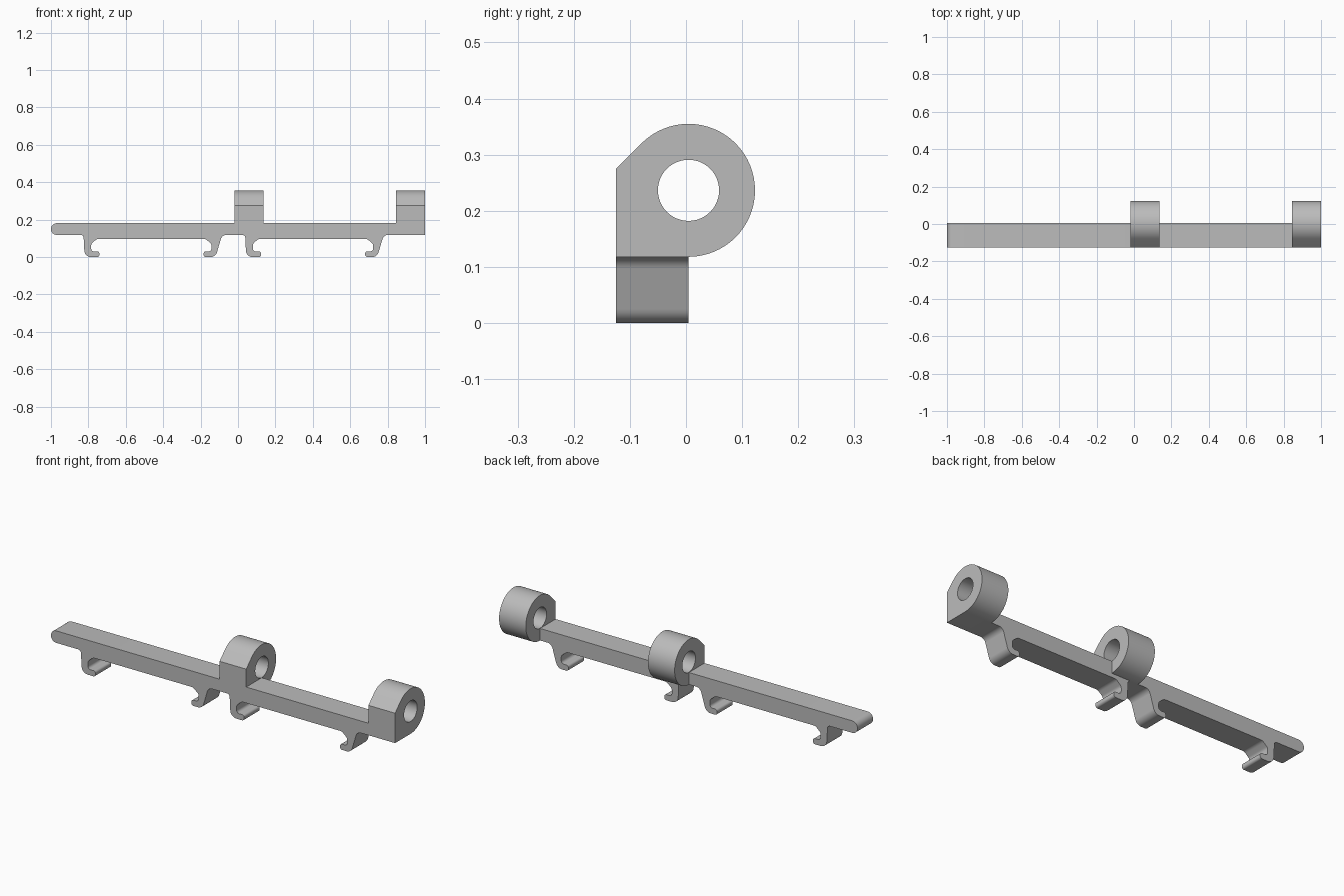
import bpy, bmesh, math
from mathutils import Vector

default = bpy.data.objects.get("Cube")
if default:
    bpy.data.objects.remove(default, do_unlink=True)

FRONT, BACK = -0.1245, 0.0045
UNDER, TOP = 0.118, 0.181
RING, BORE = 0.1185, 0.0545
AXIS_Z = UNDER + RING

grey = bpy.data.materials.new("light grey")
grey.use_nodes = True
colour = (0.5, 0.5, 0.5, 1)
grey.diffuse_color = colour
grey.node_tree.nodes["Principled BSDF"].inputs["Base Color"].default_value = colour


def rounded(corners, steps=6):
    """Replace each (x, z, radius) corner by a circular arc."""
    out = []
    for i, (x, z, r) in enumerate(corners):
        p = Vector((x, z))
        if r == 0:
            out.append(p)
            continue
        u = (Vector(corners[i - 1][:2]) - p).normalized()
        v = (Vector(corners[(i + 1) % len(corners)][:2]) - p).normalized()
        half = u.angle(v) / 2
        d, w = r / math.tan(half), math.sin(half)
        a, b = p + u * d, p + v * d
        for k in range(steps + 1):
            t = k / steps
            ka, kp, kb = (1 - t) ** 2, 2 * w * t * (1 - t), t * t
            out.append((a * ka + p * kp + b * kb) / (ka + kp + kb))
    return out


def prism(name, points, place, start, end):
    """Extrude a flat outline; place(p, s) maps it into space."""
    bm = bmesh.new()
    face = bm.faces.new([bm.verts.new(place(p, start)) for p in points])
    new = bmesh.ops.extrude_face_region(bm, geom=[face])["geom"]
    shift = place(points[0], end) - place(points[0], start)
    bmesh.ops.translate(bm, vec=shift, verts=[g for g in new if isinstance(g, bmesh.types.BMVert)])
    bmesh.ops.recalc_face_normals(bm, faces=bm.faces)
    mesh = bpy.data.meshes.new(name)
    bm.to_mesh(mesh)
    bm.free()
    mesh.materials.append(grey)
    obj = bpy.data.objects.new(name, mesh)
    bpy.context.collection.objects.link(obj)
    return obj


def along_y(p, s):
    return Vector((p[0], s, p[1]))


def along_x(p, s):
    return Vector((s, p[0], p[1]))


def arc(radius, first, last, steps):
    angles = [math.radians(first + (last - first) * k / steps) for k in range(steps + 1)]
    return [Vector((BACK + radius * math.cos(a), AXIS_Z + radius * math.sin(a))) for a in angles]


# Bar outline with two pairs of clip hooks underneath
upright_hook = [(-.826, UNDER, .015), (-.82, 0, .035), (-.741, 0, .012), (-.741, .03, .012),
                (-.785, .03, .015), (-.785, .07, .02), (-.755, .097, .03)]
slanted_hook = [(-.174, .097, .03), (-.142, .07, .02), (-.142, .03, .015), (-.184, .03, .012),
                (-.184, 0, .012), (-.12, 0, .035), (-.085, UNDER, .03)]
outline = [(-1, TOP, .031), (-1, UNDER, .031)]
for shift in (0, .864):
    outline += [(x + shift, z, r) for x, z, r in upright_hook + slanted_hook]
outline += [(1, UNDER, 0), (1, TOP, 0)]
bar = prism("clip_bar", rounded(outline), along_y, FRONT, BACK)

# Hinge lugs: round at the back, sloped at the front
reach = BACK - FRONT
slope_z = AXIS_Z + RING * math.sqrt(2) - reach
lug_outline = arc(RING, -90, 135, 40) + [Vector((FRONT, slope_z)), Vector((FRONT, UNDER))]
helpers = []
for name, start, end in (("middle_lug", -.02, .135), ("end_lug", .845, 1)):
    helpers.append((prism(name, lug_outline, along_x, start, end), "UNION"))

# Pin hole through both lugs
circle = arc(BORE, 0, 360, 48)[:-1]
helpers.append((prism("pin_hole_cutter", circle, along_x, -.1, 1.1), "DIFFERENCE"))

bpy.context.view_layer.objects.active = bar
for obj, operation in helpers:
    mod = bar.modifiers.new(obj.name, "BOOLEAN")
    mod.operation, mod.object, mod.solver = operation, obj, "EXACT"
    bpy.ops.object.modifier_apply(modifier=mod.name)
    bpy.data.objects.remove(obj, do_unlink=True)

bpy.ops.object.select_all(action="DESELECT")
bar.select_set(True)
bpy.ops.object.shade_smooth_by_angle(angle=math.radians(30))
